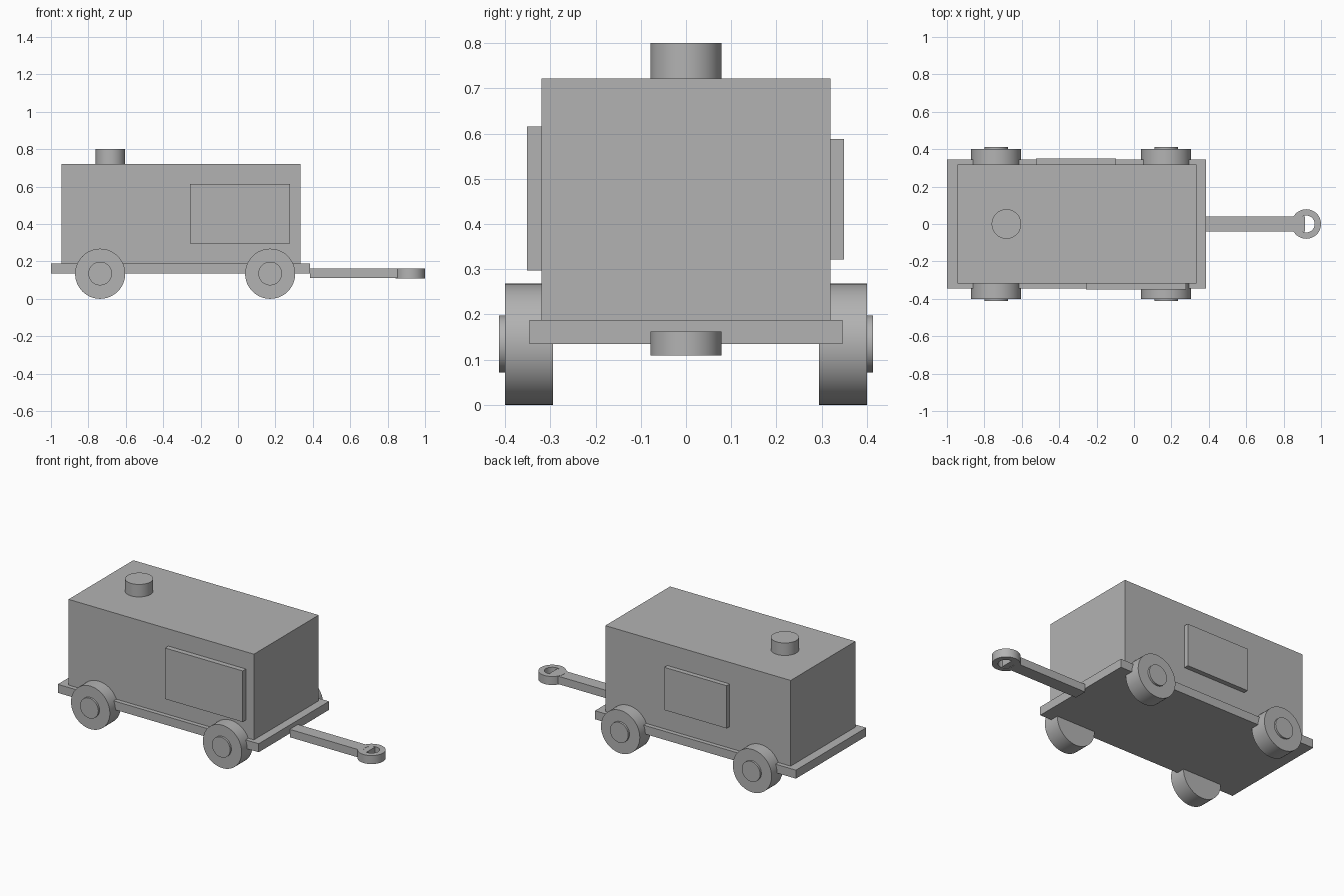
import bpy, bmesh, math
from mathutils import Matrix, Vector

cube = bpy.data.objects.get("Cube")
if cube:
    bpy.data.objects.remove(cube, do_unlink=True)

GREY = (0.45, 0.45, 0.45, 1)
grey = bpy.data.materials.new("plain grey")
grey.use_nodes = True
grey.diffuse_color = GREY
grey.node_tree.nodes["Principled BSDF"].inputs["Base Color"].default_value = GREY


def finish(name, bm, smooth=False):
    bmesh.ops.recalc_face_normals(bm, faces=bm.faces)
    mesh = bpy.data.meshes.new(name)
    bm.to_mesh(mesh)
    bm.free()
    mesh.materials.append(grey)
    ob = bpy.data.objects.new(name, mesh)
    bpy.context.collection.objects.link(ob)
    if smooth:
        bpy.ops.object.select_all(action='DESELECT')
        ob.select_set(True)
        bpy.context.view_layer.objects.active = ob
        bpy.ops.object.shade_smooth_by_angle(angle=math.radians(40))
    return ob


def box(name, x, y, z):
    """Box from (low, high) pairs along each axis."""
    bm = bmesh.new()
    centre = Vector([sum(p) / 2 for p in (x, y, z)])
    size = [p[1] - p[0] for p in (x, y, z)]
    bmesh.ops.create_cube(bm, size=1, matrix=Matrix.Translation(centre) @ Matrix.Diagonal((*size, 1)))
    return finish(name, bm)


def cylinder(name, centre, radius, depth, along_y=False):
    bm = bmesh.new()
    turn = Matrix.Rotation(math.pi / 2 if along_y else 0, 4, 'X')
    bmesh.ops.create_cone(bm, cap_ends=True, segments=48, radius1=radius, radius2=radius,
                          depth=depth, matrix=Matrix.Translation(centre) @ turn)
    return finish(name, bm, True)


def ring(name, centre, inner, outer, depth):
    """Spin a rectangular section around the vertical axis."""
    bm = bmesh.new()
    h = depth / 2
    vs = [bm.verts.new((r, 0, z)) for r, z in ((inner, -h), (outer, -h), (outer, h), (inner, h))]
    es = [bm.edges.new((vs[i], vs[(i + 1) % 4])) for i in range(4)]
    bmesh.ops.spin(bm, geom=vs + es, cent=(0, 0, 0), axis=(0, 0, 1),
                   angle=2 * math.pi, steps=48, use_merge=True)
    bmesh.ops.remove_doubles(bm, verts=bm.verts, dist=0.0001)
    bmesh.ops.translate(bm, verts=bm.verts, vec=centre)
    return finish(name, bm, True)


# Deck and body
box("deck", (-1, 0.385), (-0.346, 0.346), (0.135, 0.188))
box("body", (-0.945, 0.333), (-0.319, 0.319), (0.188, 0.722))

# Raised side panels, different on each side
box("right_panel", (-0.257, 0.278), (-0.351, -0.319), (0.297, 0.615))
box("left_panel", (-0.525, -0.095), (0.319, 0.349), (0.322, 0.588))

# Roof vent
cylinder("roof_vent", (-0.682, 0, 0.761), 0.079, 0.078)

# Wheels with hubs
for end, x in (("rear", -0.737), ("front", 0.172)):
    for side, s in (("left", 1), ("right", -1)):
        cylinder(f"{end}_{side}_wheel", (x, s * 0.347, 0.134), 0.134, 0.107, True)
        cylinder(f"{end}_{side}_hub", (x, s * 0.4, 0.135), 0.063, 0.026, True)

# Tow bar reaching into the towing eye
box("tow_bar", (0.385, 0.915), (-0.04, 0.04), (0.112, 0.161))
ring("tow_eye", (0.921, 0, 0.136), 0.045, 0.079, 0.053)
